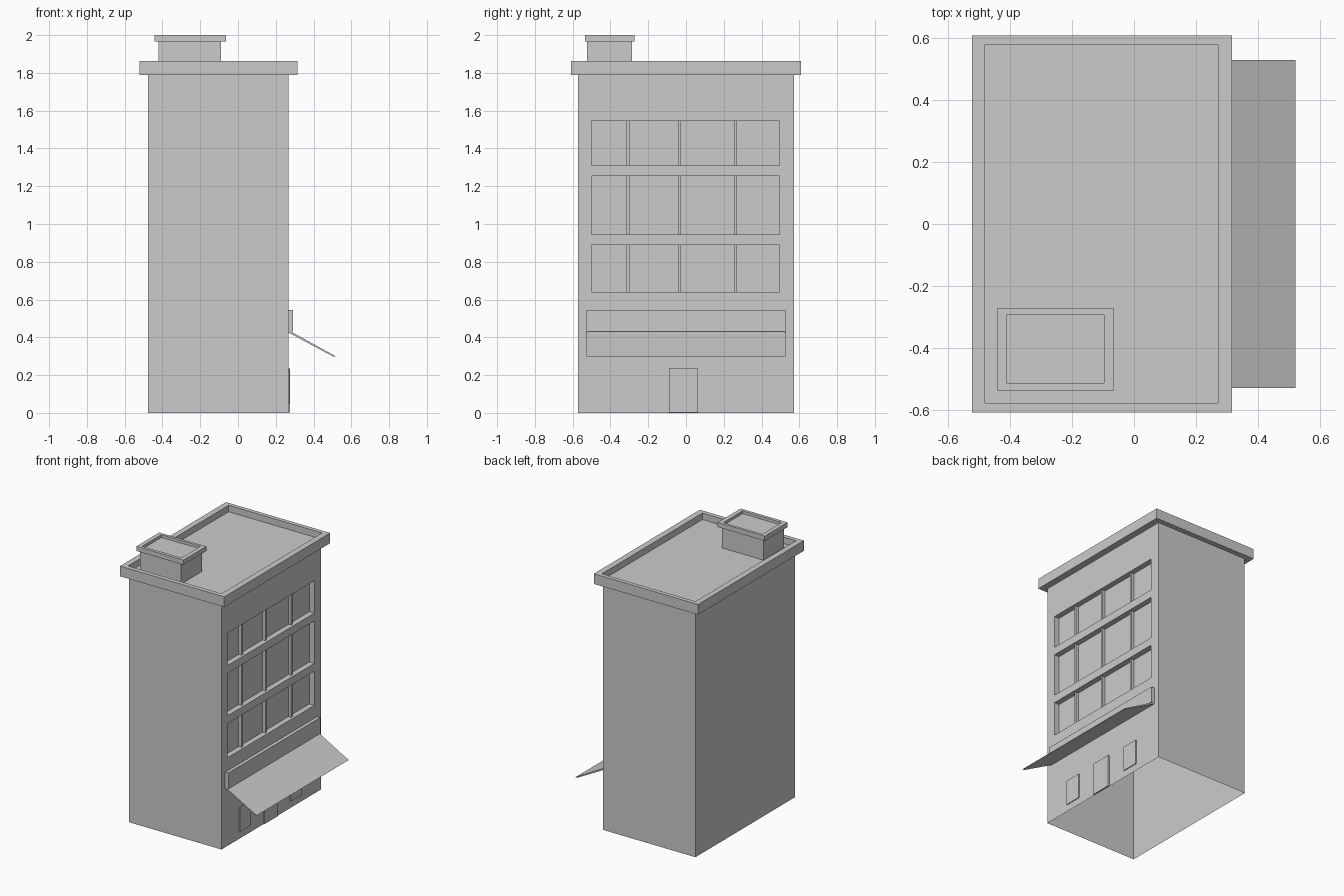
import bpy, bmesh
from mathutils import Vector

if "Cube" in bpy.data.objects:
    bpy.data.objects.remove(bpy.data.objects["Cube"])


def finish(name, bm):
    mesh = bpy.data.meshes.new(name)
    bm.to_mesh(mesh)
    bm.free()
    ob = bpy.data.objects.new(name, mesh)
    bpy.context.collection.objects.link(ob)
    return ob


def block(x, y, z):
    """bmesh box from (min, max) ranges"""
    bm = bmesh.new()
    bmesh.ops.create_cube(bm, size=1)
    for v in bm.verts:
        v.co = Vector([r[0] if c < 0 else r[1] for c, r in zip(v.co, (x, y, z))])
    bm.normal_update()
    return bm


def drop(bm, *directions):
    """remove the outer faces looking along the given directions"""
    for d in map(Vector, directions):
        far = max(v.co.dot(d) for v in bm.verts)
        hit = [f for f in bm.faces if f.normal.dot(d) > 0.9
               and abs(f.calc_center_median().dot(d) - far) < 1e-3]
        bmesh.ops.delete(bm, geom=hit, context='FACES')


def box(name, x, y, z, *open_sides):
    bm = block(x, y, z)
    drop(bm, *open_sides)
    return finish(name, bm)


def tray(name, x, y, z, inner_x, inner_y, floor, under_x, under_y):
    """slab with a sunken top and an underside open over the walls below"""
    bm = block(x, y, z)
    for up, ix, iy in ((1, inner_x, inner_y), (-1, under_x, under_y)):
        face = next(f for f in bm.faces if f.normal.z * up > 0.9)
        mid = face.calc_center_median()
        bmesh.ops.inset_individual(bm, faces=[face], thickness=0.005)
        for v in face.verts:
            v.co.x = ix[0] if v.co.x < mid.x else ix[1]
            v.co.y = iy[0] if v.co.y < mid.y else iy[1]
        if up > 0:
            ring = bmesh.ops.extrude_face_region(bm, geom=[face])["geom"]
            for v in ring:
                if isinstance(v, bmesh.types.BMVert):
                    v.co.z = floor
            bmesh.ops.delete(bm, geom=[face], context='FACES_ONLY') if face.is_valid else None
        else:
            bmesh.ops.delete(bm, geom=[face], context='FACES_ONLY')
        bm.normal_update()
    bmesh.ops.recalc_face_normals(bm, faces=bm.faces)
    return finish(name, bm)


WX, WY = (-0.476, 0.267), (-0.571, 0.571)
FRONT = WX[1]
BACK, UP, DOWN = (-1, 0, 0), (0, 0, 1), (0, 0, -1)
ROWS = ((0.64, 0.888), (0.945, 1.253), (1.31, 1.545))

# walls with three recessed window bands, open below and under the roof
walls = finish("walls", block(WX, WY, (0, 1.788)))
for i, z in enumerate(ROWS):
    cutter = box("window_cutter", (FRONT - 0.04, FRONT + 0.1), (-0.5, 0.495), z)
    mod = walls.modifiers.new("recess", 'BOOLEAN')
    mod.operation, mod.solver, mod.object = 'DIFFERENCE', 'EXACT', cutter
    bpy.context.view_layer.objects.active = walls
    bpy.ops.object.modifier_apply(modifier=mod.name)
    bpy.data.objects.remove(cutter)
bm = bmesh.new()
bm.from_mesh(walls.data)
drop(bm, UP, DOWN)
bm.to_mesh(walls.data)
bm.free()

# mullions
for z in ROWS:
    for y in (-0.308, -0.034, 0.262):
        box("mullion", (FRONT - 0.04, FRONT - 0.018), (y - 0.008, y + 0.008), z, BACK, UP, DOWN)

# cornice with sunken roof
tray("roof_cornice", (-0.522, 0.315), (-0.608, 0.608), (1.788, 1.862),
     (-0.48, 0.271), (-0.576, 0.578), 1.815, WX, WY)

# rooftop stair housing and its cap
HX, HY = (-0.42, -0.09), (-0.524, -0.287)
box("rooftop_housing", HX, HY, (1.815, 1.966), UP, DOWN)
tray("housing_cap", (-0.441, -0.064), (-0.536, -0.273), (1.966, 2.0),
     (-0.41, -0.096), (-0.513, -0.293), 1.98, HX, HY)

# blank fascia board and sloping awning
box("fascia_board", (FRONT, 0.292), (-0.528, 0.528), (0.43, 0.546), BACK)
bm = bmesh.new()
profile = ((FRONT, 0.425), (0.505, 0.298), (0.52, 0.298), (FRONT, 0.438))
face = bm.faces.new([bm.verts.new((x, -0.528, z)) for x, z in profile])
ext = bmesh.ops.extrude_face_region(bm, geom=[face])["geom"]
bmesh.ops.translate(bm, vec=(0, 1.056, 0),
                    verts=[g for g in ext if isinstance(g, bmesh.types.BMVert)])
bmesh.ops.recalc_face_normals(bm, faces=bm.faces)
finish("awning", bm)

# door and ground-floor windows
box("door", (FRONT, 0.276), (-0.09, 0.064), (0.003, 0.236), BACK)
for y in (-0.305, 0.28):
    box("ground_window", (FRONT, 0.273), (y - 0.062, y + 0.062), (0.05, 0.23), BACK)
